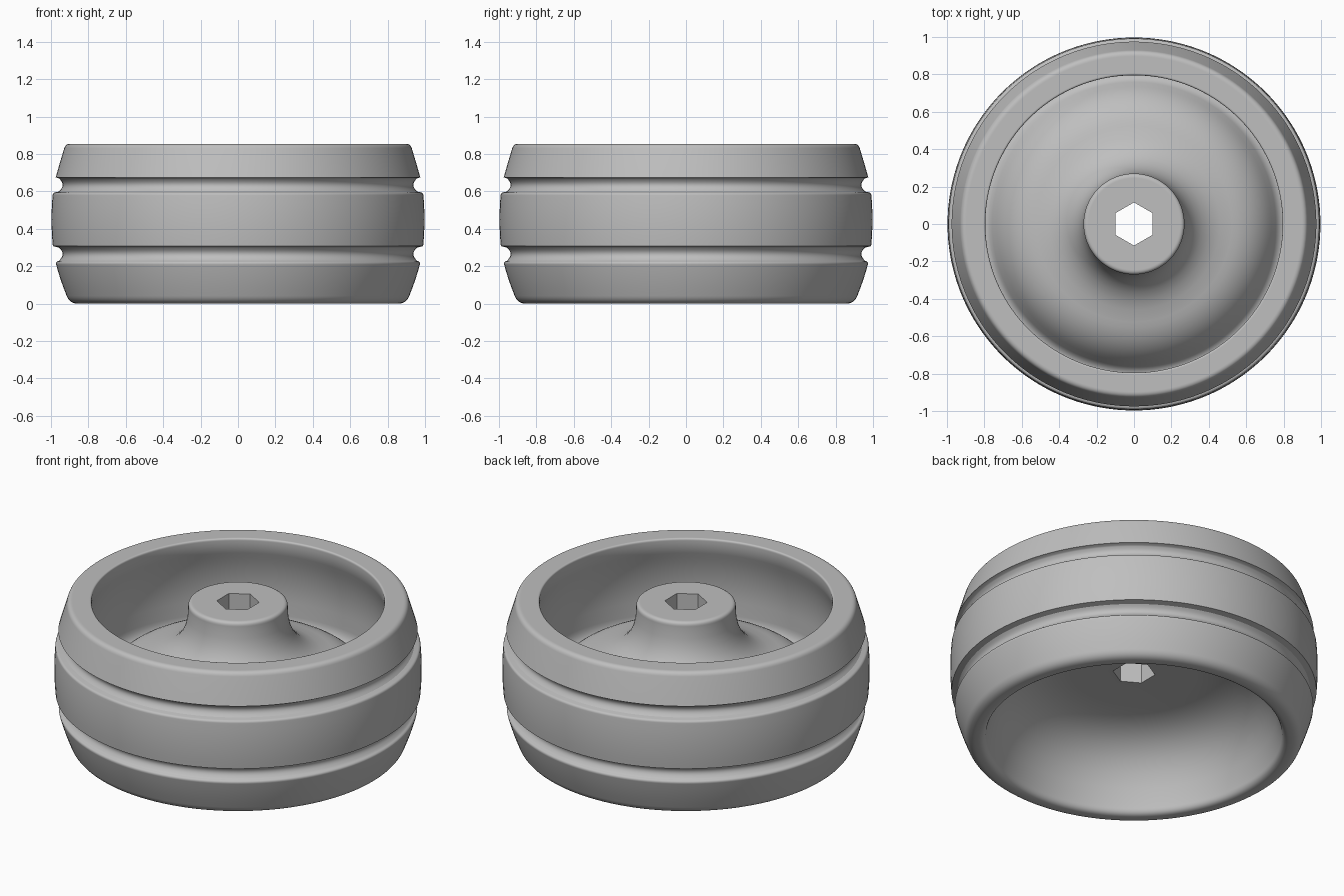
import bpy, bmesh, math
from mathutils import Vector

SEGMENTS = 144
APOTHEM = 0.1

cube = bpy.data.objects.get("Cube")
if cube:
    bpy.data.objects.remove(cube, do_unlink=True)

# One plain grey for the whole wheel
grey = bpy.data.materials.new("plain_grey")
grey.use_nodes = True
colour = (0.52, 0.52, 0.52, 1)
grey.diffuse_color = colour
grey.node_tree.nodes["Principled BSDF"].inputs["Base Color"].default_value = colour


def rounded(corners, steps=8):
    """Round each (radius, height, rounding) corner of a closed profile."""
    out = []
    n = len(corners)
    for i, (r, z, d) in enumerate(corners):
        p = Vector((r, z))
        if d == 0:
            out.append(p)
            continue
        a = Vector(corners[i - 1][:2]) - p
        b = Vector(corners[(i + 1) % n][:2]) - p
        a = p + a.normalized() * min(d, a.length * 0.9)
        b = p + b.normalized() * min(d, b.length * 0.9)
        for k in range(steps + 1):
            t = k / steps
            out.append(a * (1 - t) ** 2 + p * 2 * t * (1 - t) + b * t * t)
    return out


# Hub, flared into a domed web, then a trough and a wall hollowed under the lip
inside = [
    (0, 0.848, 0), (0.27, 0.848, 0.025), (0.27, 0.56, 0.25),
    (0.66, 0.49, 0.14), (0.785, 0.29, 0.05), (0.86, 0.31, 0.07),
    (0.865, 0.60, 0.14), (0.795, 0.80, 0.04), (0.795, 0.855, 0.012),
]
# Crowned tread with two round grooves, from top to bottom
tread = [
    (0.922, 0.855, 0.025), (0.955, 0.745, 0.05), (0.975, 0.675, 0),
    (0.957, 0.670, 0), (0.924, 0.635, 0.04), (0.957, 0.600, 0),
    (0.99, 0.592, 0.012), (1.002, 0.45, 0.12), (0.99, 0.308, 0),
    (0.957, 0.300, 0), (0.924, 0.265, 0.04), (0.957, 0.230, 0),
    (0.976, 0.222, 0.015), (0.95, 0.13, 0.06), (0.90, 0, 0.045),
]
# Hollow underside
underside = [(0.81, 0, 0.035), (0.715, 0.42, 0.37), (0, 0.42, 0)]


def bore_radius(angle):
    """Radius of the hexagonal hole, with corners on the y axis."""
    sixth = math.pi / 3
    return APOTHEM / math.cos((angle + sixth / 2) % sixth - sixth / 2)


# Revolve the closed profile; its two inner ends follow the hexagon
profile = rounded(inside + tread + underside)
bm = bmesh.new()
rings = []
for p in profile:
    ring = []
    for s in range(SEGMENTS):
        a = math.tau * s / SEGMENTS
        r = p.x if p.x > 0 else bore_radius(a)
        ring.append(bm.verts.new((r * math.cos(a), r * math.sin(a), p.y)))
    rings.append(ring)
for i, ring in enumerate(rings):
    other = rings[i - 1]
    for s in range(SEGMENTS):
        t = (s + 1) % SEGMENTS
        bm.faces.new((other[s], other[t], ring[t], ring[s]))
bmesh.ops.recalc_face_normals(bm, faces=bm.faces)

mesh = bpy.data.meshes.new("wheel")
bm.to_mesh(mesh)
bm.free()
mesh.materials.append(grey)
wheel = bpy.data.objects.new("wheel", mesh)
bpy.context.collection.objects.link(wheel)

# Smooth shading with crisp groove and hexagon edges
bpy.ops.object.select_all(action='DESELECT')
wheel.select_set(True)
bpy.context.view_layer.objects.active = wheel
bpy.ops.object.shade_smooth_by_angle(angle=math.radians(32))
weighted = wheel.modifiers.new("even_shading", 'WEIGHTED_NORMAL')
weighted.keep_sharp = True
